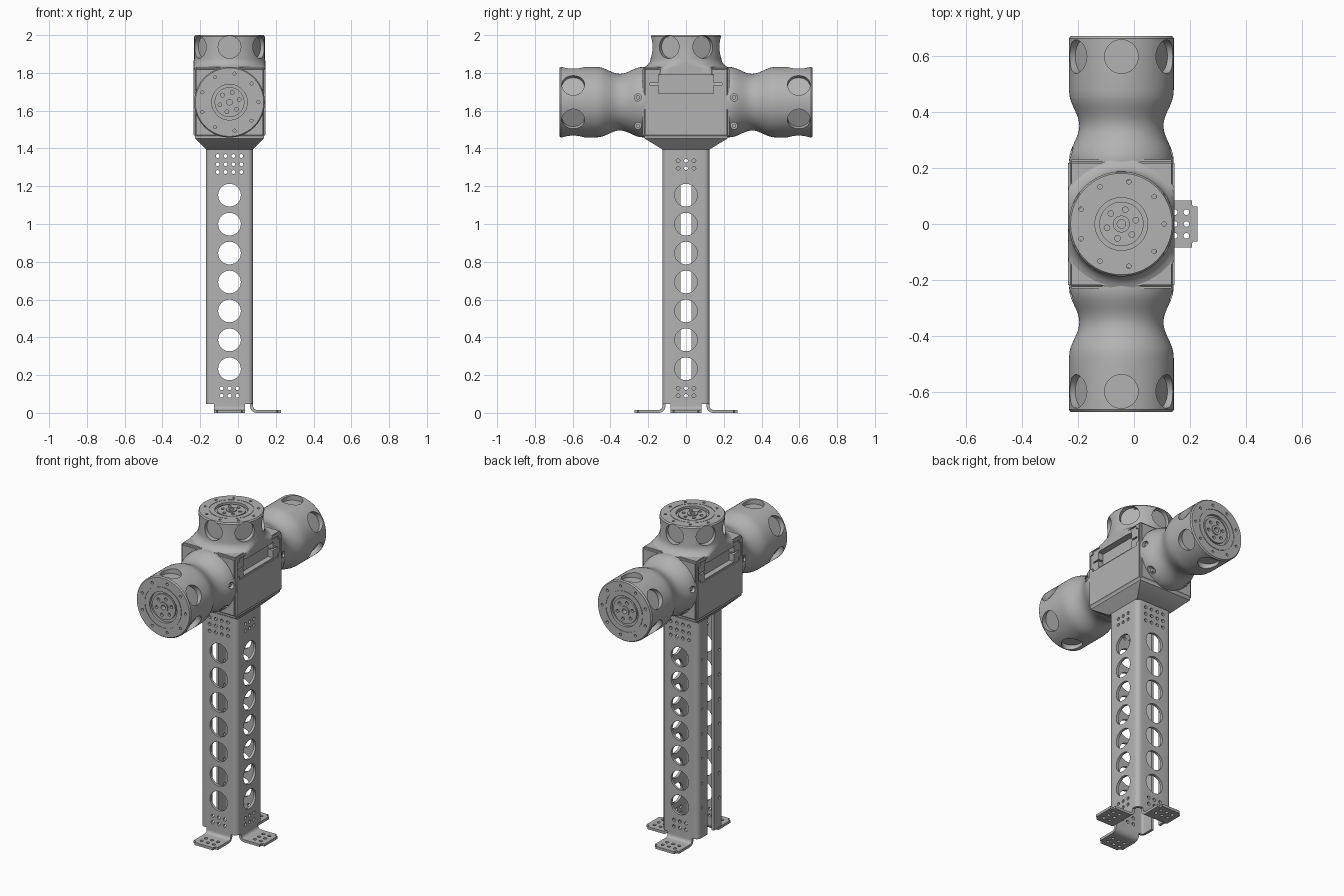
import bpy, bmesh
from math import sin, cos, pi, radians, sqrt
from mathutils import Matrix, Vector

old = bpy.data.objects.get("Cube")
if old:
    bpy.data.objects.remove(old, do_unlink=True)

CX = -0.045          # x of the column axis
ARM_Z = 1.645        # height of the arm axis
HOLE_Z = [0.233 + 0.1533 * i for i in range(7)]

grey = bpy.data.materials.new("satin_grey")
grey.use_nodes = True
grey.diffuse_color = (0.45, 0.45, 0.45, 1)
grey.node_tree.nodes["Principled BSDF"].inputs["Base Color"].default_value = grey.diffuse_color


def make(name, bm):
    bmesh.ops.recalc_face_normals(bm, faces=bm.faces)
    mesh = bpy.data.meshes.new(name)
    bm.to_mesh(mesh)
    bm.free()
    mesh.materials.append(grey)
    ob = bpy.data.objects.new(name, mesh)
    bpy.context.collection.objects.link(ob)
    return ob


def activate(ob):
    bpy.ops.object.select_all(action='DESELECT')
    ob.select_set(True)
    bpy.context.view_layer.objects.active = ob


def cut(ob, bm):
    cutter = make("cutter", bm)
    cutter.hide_render = True
    mod = ob.modifiers.new("cut", 'BOOLEAN')
    mod.operation, mod.solver, mod.object = 'DIFFERENCE', 'EXACT', cutter
    activate(ob)
    bpy.ops.object.modifier_apply(modifier=mod.name)
    bpy.data.objects.remove(cutter, do_unlink=True)


def finish(ob, place):
    activate(ob)
    bpy.ops.object.shade_smooth_by_angle(angle=radians(32))
    ob.matrix_world = place


def rod(bm, at, axis, r, length, seg=16):
    turn = Vector(axis).to_track_quat('Z', 'Y').to_matrix().to_4x4()
    bmesh.ops.create_cone(bm, cap_ends=True, segments=seg, radius1=r, radius2=r,
                          depth=length, matrix=Matrix.Translation(at) @ turn)


def extrude(points, vec):
    bm = bmesh.new()
    face = bm.faces.new([bm.verts.new(p) for p in points])
    new = bmesh.ops.extrude_face_region(bm, geom=[face])["geom"]
    bmesh.ops.translate(bm, vec=vec, verts=[v for v in new if isinstance(v, bmesh.types.BMVert)])
    return bm


def revolve(profile, seg=72):
    bm = bmesh.new()
    vs = [bm.verts.new((r, 0, h)) for r, h in profile]
    es = [bm.edges.new(p) for p in zip(vs, vs[1:])]
    bmesh.ops.spin(bm, geom=vs + es, cent=(0, 0, 0), axis=(0, 0, 1), angle=2 * pi, steps=seg)
    bmesh.ops.remove_doubles(bm, verts=bm.verts, dist=1e-5)
    return bm


def slab(size, at, corner):
    """Block thin in x, with its four x-parallel edges rounded."""
    bm = bmesh.new()
    bmesh.ops.create_cube(bm, size=1, matrix=Matrix.Translation(at) @ Matrix.Diagonal((*size, 1)))
    edges = [e for e in bm.edges if abs(e.verts[0].co.x - e.verts[1].co.x) > 1e-4]
    bmesh.ops.bevel(bm, geom=edges, offset=corner, segments=8, affect='EDGES')
    return bm


# Column: C-shaped channel, open along -x
def channel(r, flat):
    pts = [(-0.095 - r, -0.03)]
    for k, (sx, sy) in enumerate([(-1, -1), (1, -1), (1, 1), (-1, 1)]):
        for i in range(7):
            a = pi + (k + i / 6) * pi / 2
            pts.append((sx * flat + r * cos(a), sy * flat + r * sin(a)))
    return pts + [(-0.095 - r, 0.03)]


ring = channel(0.03, 0.095) + channel(0.014, 0.095)[::-1]
column = make("column", extrude([(x, y, 0.048) for x, y in ring], (0, 0, 1.352)))
bm = bmesh.new()
for z in HOLE_Z:
    for side in (-1, 1):
        rod(bm, (0, side * 0.117, z), (0, 1, 0), 0.06, 0.04, 40)
        rod(bm, (-0.117, side * 0.085, z), (1, 0, 0), 0.008, 0.04)
    rod(bm, (0.117, 0, z), (1, 0, 0), 0.06, 0.04, 40)
for a in (-0.042, 0, 0.042):
    for z in (0.09, 0.13):
        rod(bm, (0.117, a, z), (1, 0, 0), 0.01, 0.04)
        for side in (-1, 1):
            rod(bm, (a, side * 0.117, z), (0, 1, 0), 0.01, 0.04)
    for z in (1.295, 1.335):
        rod(bm, (0.117, a, z), (1, 0, 0), 0.01, 0.04)
for x in (-0.063, -0.021, 0.021, 0.063):
    for z in (1.275, 1.317, 1.36):
        for side in (-1, 1):
            rod(bm, (x, side * 0.117, z), (0, 1, 0), 0.01, 0.04)
cut(column, bm)
finish(column, Matrix.Translation((CX, 0, 0)))

# Feet: bent tabs on three sides
for name, turn in (("left_foot", 0), ("back_foot", 90), ("front_foot", -90)):
    bend = [pi + i / 8 * pi / 2 for i in range(9)]
    outer = [(0.145 + 0.02 * cos(a), 0.036 + 0.02 * sin(a)) for a in bend]
    inner = [(0.145 + 0.036 * cos(a), 0.036 + 0.036 * sin(a)) for a in bend]
    side = [(0.125, 0.05)] + outer + [(0.272, 0.016), (0.272, 0)] + inner[::-1] + [(0.109, 0.05)]
    bm = extrude([(d, -0.083, z) for d, z in side], (0, 0.166, 0))
    tips = [e for e in bm.edges if all(v.co.x > 0.27 for v in e.verts)
            and abs(e.verts[0].co.z - e.verts[1].co.z) > 0.01]
    bmesh.ops.bevel(bm, geom=tips, offset=0.02, segments=5, affect='EDGES')
    foot = make(name, bm)
    bm = bmesh.new()
    for d in (0.19, 0.232):
        for y in (-0.042, 0, 0.042):
            rod(bm, (d, y, 0.008), (0, 0, 1), 0.01, 0.05)
    cut(foot, bm)
    finish(foot, Matrix.Translation((CX, 0, 0)) @ Matrix.Rotation(radians(turn), 4, 'Z'))

# Body: block tapering down to the column, a slotted panel on each side
bm = bmesh.new()
rows = []
for z, hx, hy in ((1.395, 0.125, 0.125), (1.46, 0.19, 0.23), (1.83, 0.19, 0.23)):
    rows.append([bm.verts.new((sx * hx, sy * hy, z))
                 for sx, sy in ((-1, -1), (1, -1), (1, 1), (-1, 1))])
bm.faces.new(rows[0])
bm.faces.new(rows[-1])
for low, high in zip(rows, rows[1:]):
    for i in range(4):
        j = (i + 1) % 4
        bm.faces.new((low[i], low[j], high[j], high[i]))
edges = [e for e in bm.edges if all(v.co.z > 1.45 for v in e.verts)]
bmesh.ops.bevel(bm, geom=edges, offset=0.012, segments=3, affect='EDGES')
body = make("body", bm)
for side in (-1, 1):
    cut(body, slab((0.02, 0.42, 0.13), (side * 0.194, 0, 1.748), 0.02))
    cut(body, slab((0.1, 0.38, 0.10), (side * 0.2, 0, 1.742), 0.045))
finish(body, Matrix.Translation((CX, 0, 0)))

# Pods: round housings with stepped end plates and six round side pockets
TOP = 0.67
END_PLATE = [(0.187, TOP - 0.008), (0.181, TOP), (0.127, TOP), (0.127, TOP - 0.003),
             (0.124, TOP - 0.003), (0.124, TOP), (0.094, TOP), (0.094, TOP - 0.016),
             (0.079, TOP - 0.016), (0.079, TOP - 0.006), (0.03, TOP - 0.006),
             (0.03, TOP), (0.015, TOP), (0.015, TOP - 0.03), (0, TOP - 0.03)]


def pod(name, base, place, pocket_h, screws=(), clamp=None):
    bm = revolve(base + END_PLATE)
    if clamp:
        for v in bm.verts:
            v.co.x = max(-clamp, min(clamp, v.co.x))
    ob = make(name, bm)
    bm = bmesh.new()
    for k in range(6):
        a = radians(90 + 60 * k)
        out = Vector((cos(a), sin(a), 0))
        rod(bm, out * 0.195 + Vector((0, 0, pocket_h)), out, 0.06, 0.08, 40)
        a = radians(60 * k + 15)
        rod(bm, (0.053 * cos(a), 0.053 * sin(a), TOP), (0, 0, 1), 0.010, 0.04)
    for k in range(9):
        a = radians(40 * k)
        rod(bm, (0.153 * cos(a), 0.153 * sin(a), TOP), (0, 0, 1), 0.008, 0.03)
    for at in screws:
        rod(bm, at, (1, 0, 0), 0.019, 0.06, 20)
    cut(ob, bm)
    finish(ob, place)


arm_base = [(0, 0.15), (0.184, 0.15)]
for i in range(17):
    arm_base.append((0.186 - 0.036 * sin(pi * i / 16) ** 2, 0.23 + 0.015 * i))
arm_base.append((0.187, 0.48))

for name, s in (("front", 1), ("back", -1)):
    place = Matrix.Translation((CX, 0, ARM_Z)) @ Matrix.Rotation(s * pi / 2, 4, 'X')
    screws = [(sx * (sqrt(0.18 ** 2 - dz ** 2) + 0.01), s * dz, 0.255)
              for sx in (-1, 1) for dz in (0.025, -0.125)]
    pod(name + "_arm", arm_base, place, 0.597, screws)
    # Screw heads sunk in the arm pockets
    bm = bmesh.new()
    for at in screws:
        rod(bm, (at[0] * 0.85, at[1], at[2]), (1, 0, 0), 0.011, 0.02)
    finish(make(name + "_arm_screws", bm), place)

neck_base = [(0, 0.46), (0.23, 0.46), (0.23, 0.497), (0.212, 0.505), (0.198, 0.517),
             (0.19, 0.532), (0.187, 0.546)]
pod("top_pod", neck_base, Matrix.Translation((CX, 0, 2 - TOP)), 0.607, clamp=0.19)
